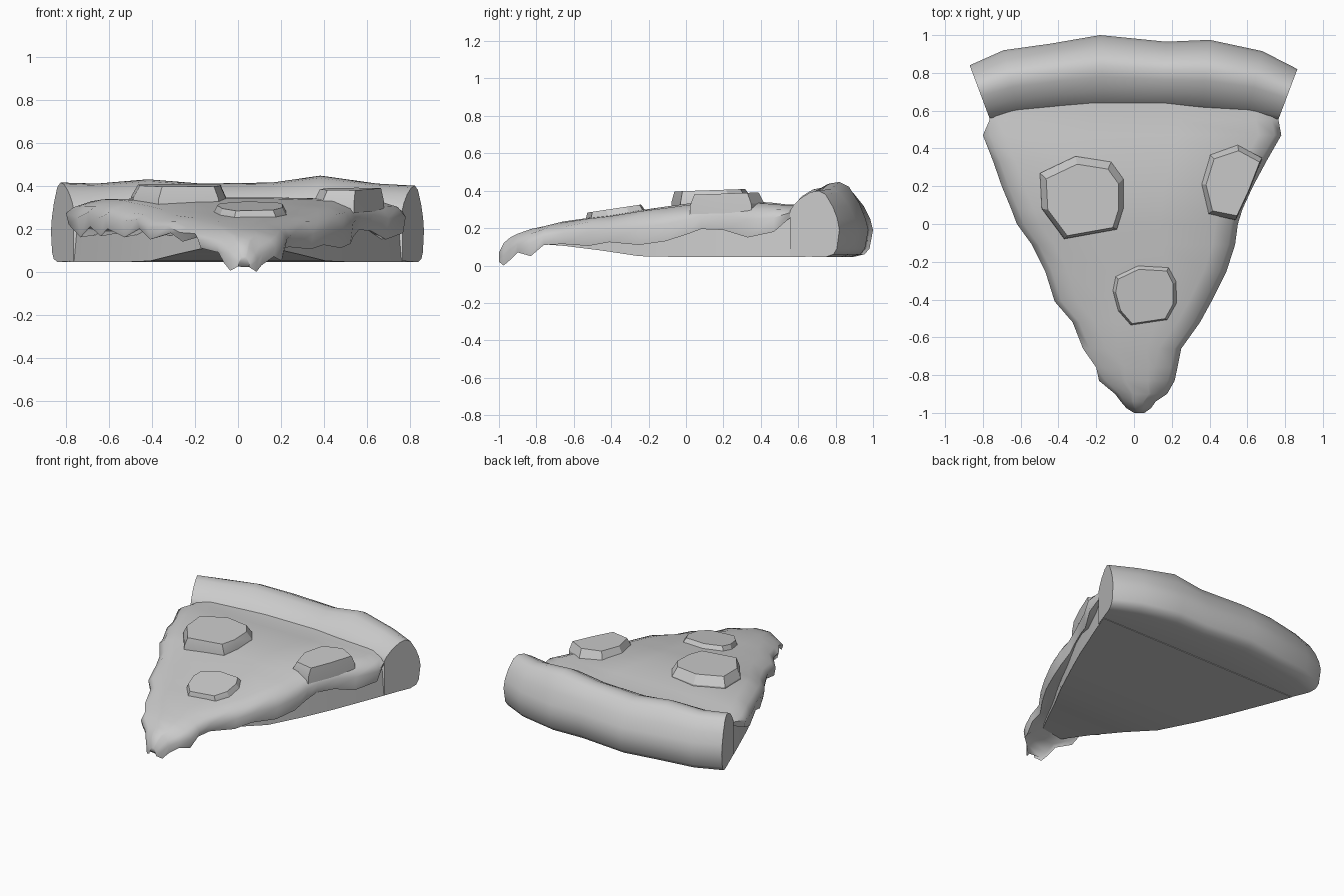
import bpy, bmesh, math

grey = bpy.data.materials.new("plain_grey")
grey.diffuse_color = (0.6, 0.6, 0.6, 1)


def loft(name, rings, angle=40):
    """Skin closed rings of equal point count and cap both ends."""
    bm = bmesh.new()
    loops = [[bm.verts.new(p) for p in ring] for ring in rings]
    n = len(loops[0])
    for a, b in zip(loops, loops[1:]):
        for i in range(n):
            j = (i + 1) % n
            bm.faces.new((a[i], a[j], b[j], b[i]))
    bm.faces.new(loops[0])
    bm.faces.new(loops[-1])
    bmesh.ops.recalc_face_normals(bm, faces=bm.faces)
    mesh = bpy.data.meshes.new(name)
    bm.to_mesh(mesh)
    bm.free()
    mesh.materials.append(grey)
    obj = bpy.data.objects.new(name, mesh)
    bpy.context.collection.objects.link(obj)
    bpy.ops.object.select_all(action='DESELECT')
    obj.select_set(True)
    bpy.context.view_layer.objects.active = obj
    bpy.ops.object.shade_smooth_by_angle(angle=math.radians(angle))
    return obj


# Crust: one rounded profile swept along the back arc
# station: outer x, outer y, inner x, inner y, top height
stations = [(-.87, .84, -.765, .56, .415), (-.69, .92, -.61, .585, .41),
            (-.44, .955, -.39, .61, .43), (-.18, 1.0, -.16, .62, .41),
            (.17, .965, .15, .62, .415), (.40, .975, .36, .605, .447),
            (.68, .915, .60, .585, .41), (.865, .82, .765, .555, .40)]
profile = [(0, .05), (0, .30), (.06, .335), (.22, .39), (.42, .43), (.58, .44), (.72, .415),
           (.87, .33), (.96, .25), (1, .19), (.95, .09), (.88, .06), (.72, .045)]
loft("crust", [[(ix + (ox - ix) * s, iy + (oy - iy) * s,
                 z if z < .3 else z + (top - .44) * (z - .25) / .19)
                for s, z in profile] for ox, oy, ix, iy, top in stations])

# Dough base: wedge that thins and lifts toward the tip
# row: y, half width, bottom, top
dough = [(.64, .793, .045, .29), (.5, .74, .045, .29), (.2, .62, .045, .27), (0, .53, .045, .25),
         (-.25, .41, .05, .20), (-.45, .29, .08, .18), (-.65, .18, .105, .165), (-.85, .07, .12, .15)]
loft("dough_base", [[(-w, y, b), (w, y, b), (w * .97, y, t), (-w * .97, y, t)]
                    for y, w, b, t in dough], 30)

# Cheese: draped sheet with ragged lips and a drip at the tip
# row: y, left x, right x, top, left lip, right lip
cheese = [(.64, -.77, .77, .325, .25, .26), (.55, -.765, .765, .325, .25, .25),
          (.47, -.80, .78, .335, .22, .18), (.33, -.745, .70, .345, .16, .15),
          (.20, -.70, .63, .345, .21, .19), (.08, -.65, .575, .34, .165, .195),
          (0, -.62, .55, .33, .20, .165), (-.11, -.54, .535, .315, .16, .13),
          (-.25, -.47, .49, .295, .20, .11), (-.41, -.42, .41, .27, .15, .125),
          (-.52, -.325, .35, .255, .18, .105), (-.66, -.27, .25, .235, .14, .115),
          (-.76, -.20, .23, .21, .16, .11), (-.83, -.185, .215, .195, .11, .05),
          (-.90, -.10, .175, .17, .09, .07), (-.94, -.07, .115, .15, .04, .03),
          (-.975, -.04, .09, .12, .005, 0), (-1.0, .0, .055, .07, .025, .02)]


def cheese_ring(y, l, r, top, lo_l, lo_r):
    mid, half = (l + r) / 2, (r - l) / 2
    roll = min(.06, half * .3)
    d = min(.04, (top - lo_l) * .3)
    inner = half * .8
    return [(mid - inner, y, lo_l + .02), (l + roll * .2, y, lo_l), (l, y, lo_l * .45 + top * .55 - .01),
            (l + roll * .6, y, top - d), (l + roll * 2, y, top - d * .2),
            (mid - half * .3, y, top), (mid + half * .3, y, top),
            (r - roll * 2, y, top - d * .2), (r - roll * .6, y, top - d),
            (r, y, lo_r * .45 + top * .55 - .01), (r - roll * .2, y, lo_r), (mid + inner, y, lo_r + .02)]


loft("cheese", [cheese_ring(*row) for row in cheese], 60)


# Toppings: bevelled irregular discs, tilted with the cheese
def topping(name, outline, base, top, tilt=0, shrink=.87, shift=(0, 0)):
    n = len(outline)
    cx = sum(p[0] for p in outline) / n
    cy = sum(p[1] for p in outline) / n

    def ring(k, z, sx=0, sy=0):
        return [(cx + (x - cx) * k + sx, cy + (y - cy) * k + sy, z + (y - cy) * tilt)
                for x, y in outline]
    loft(name, [ring(1, base), ring(.99, base + (top - base) * .45), ring(shrink, top, *shift)], 20)


topping("left_topping", [(-.50, .27), (-.31, .36), (-.12, .33), (-.055, .24), (-.055, .08),
                         (-.09, -.03), (-.37, -.08), (-.49, .08)],
        .30, .403, .03, .86, (0, -.015))
topping("right_topping", [(.35, .21), (.40, .37), (.55, .42), (.68, .35), (.61, .17),
                          (.54, .02), (.39, .05)],
        .28, .385, .03, .86, (.01, -.005))
topping("middle_topping", [(-.12, -.35), (-.105, -.27), (.02, -.21), (.19, -.22), (.23, -.30),
                           (.23, -.42), (.18, -.51), (-.02, -.54), (-.09, -.46)],
        .23, .306, .13, .87, (0, -.01))
